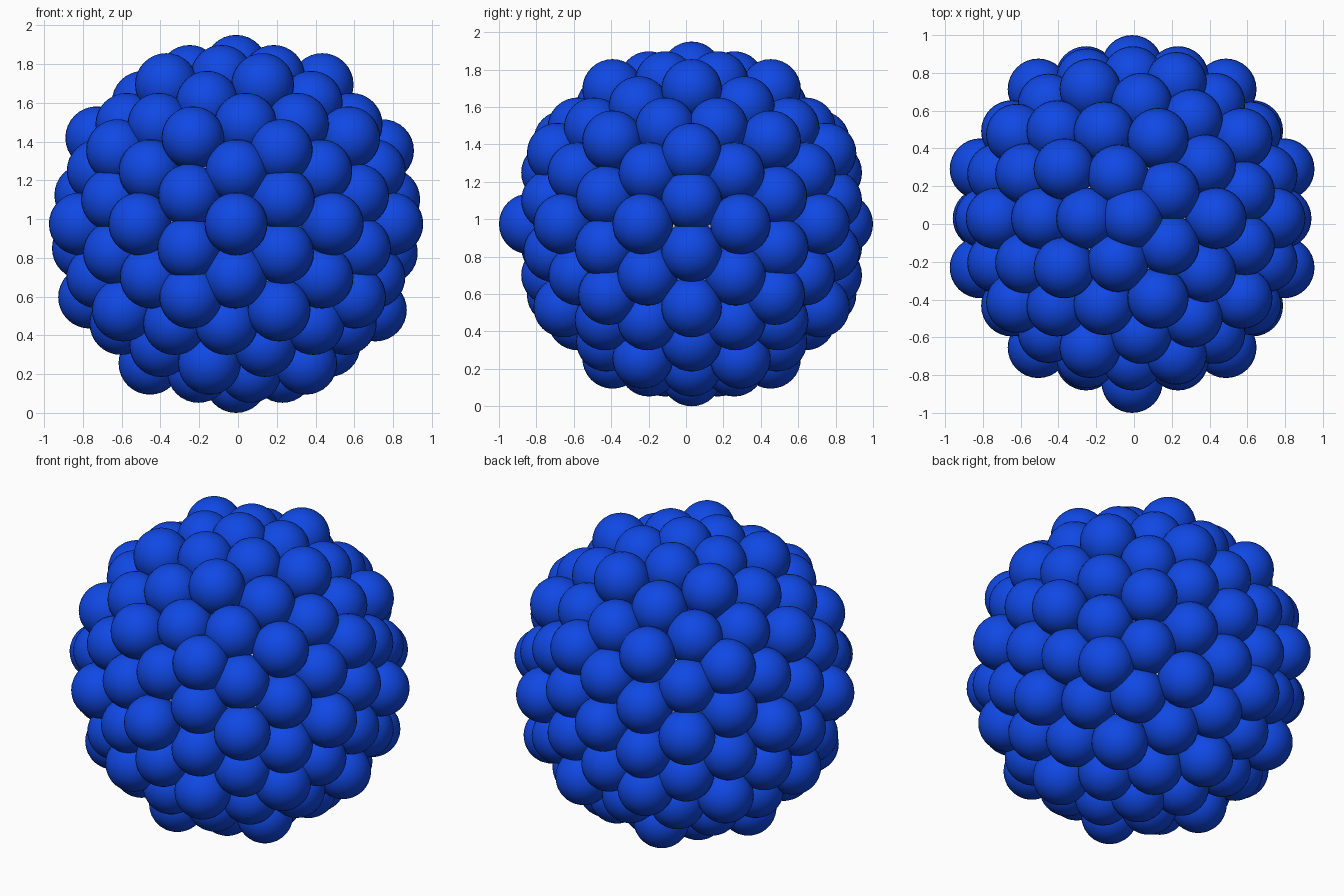
import bpy, bmesh
from mathutils import Vector

if "Cube" in bpy.data.objects:
    bpy.data.objects.remove(bpy.data.objects["Cube"])

R = 0.845                          # shell radius through ball centres
BALL = 0.162                       # radius of each ball
CENTRE = Vector((-0.01, 0.03, 0.975))

blue = bpy.data.materials.new("blue")
blue.diffuse_color = (0.005, 0.065, 0.78, 1)
blue.use_nodes = True
blue.node_tree.nodes["Principled BSDF"].inputs["Base Color"].default_value = blue.diffuse_color

# Cage: a ball sits on every corner and every face centre of a 42-point icosphere
cage = bmesh.new()
bmesh.ops.create_icosphere(cage, subdivisions=2, radius=1)
spots = []
for v in cage.verts:
    d = v.co.normalized()
    p = d * R + CENTRE
    if abs(d.z) > 0.99:            # poles sit slightly lower
        p.z = CENTRE.z + (0.813 if d.z > 0 else -0.813)
    if abs(d.y) > 0.99:            # front and back balls touch y = -1 and y = 1
        p.y = 0.838 if d.y > 0 else -0.838
    spots.append(p)
spots += [f.calc_center_median() * R + CENTRE for f in cage.faces]
cage.free()

# One shared ball mesh
mesh = bpy.data.meshes.new("ball")
bm = bmesh.new()
bmesh.ops.create_uvsphere(bm, u_segments=32, v_segments=16, radius=BALL)
for f in bm.faces:
    f.smooth = True
bm.to_mesh(mesh)
bm.free()
mesh.materials.append(blue)

for i, p in enumerate(spots):
    ob = bpy.data.objects.new(f"shell_ball_{i:03d}", mesh)
    ob.location = p
    bpy.context.collection.objects.link(ob)

# Grey core glimpsed through the small gaps
bpy.ops.mesh.primitive_uv_sphere_add(segments=48, ring_count=24, radius=0.76, location=CENTRE)
bpy.context.object.name = "core"
bpy.ops.object.shade_smooth()
